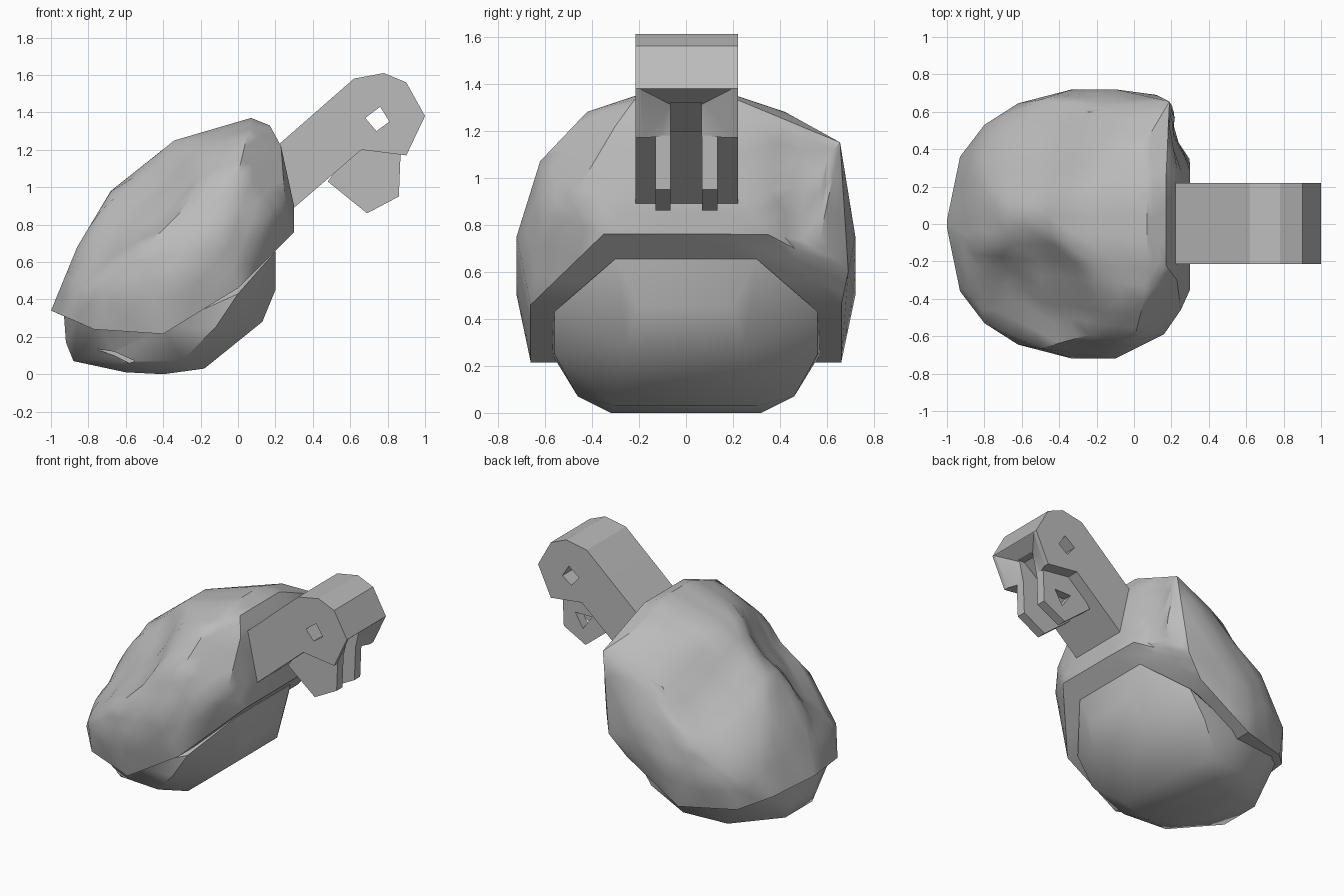
import bpy, bmesh, math
from mathutils import Vector

cube = bpy.data.objects.get("Cube")
if cube:
    bpy.data.objects.remove(cube, do_unlink=True)

grey = bpy.data.materials.new("stone_grey")
grey.use_nodes = True
tone = (0.5, 0.5, 0.5, 1)
grey.diffuse_color = tone
grey.node_tree.nodes["Principled BSDF"].inputs["Base Color"].default_value = tone


def finish(name, bm):
    bmesh.ops.recalc_face_normals(bm, faces=bm.faces[:])
    mesh = bpy.data.meshes.new(name)
    bm.to_mesh(mesh)
    bm.free()
    mesh.materials.append(grey)
    obj = bpy.data.objects.new(name, mesh)
    bpy.context.collection.objects.link(obj)
    return obj


def hull(name, half, extra=(), dents=()):
    """Faceted boulder from points mirrored in y, with optional soft dents."""
    bm = bmesh.new()
    for x, y, z in half:
        bm.verts.new((x, y, z))
        bm.verts.new((x, -y, z))
    for p in extra:
        bm.verts.new(p)
    result = bmesh.ops.convex_hull(bm, input=bm.verts[:])
    spare = set(result["geom_interior"] + result["geom_unused"])
    bmesh.ops.delete(bm, geom=[v for v in spare if isinstance(v, bmesh.types.BMVert)], context="VERTS")
    if dents:
        bmesh.ops.subdivide_edges(bm, edges=bm.edges[:], cuts=2, use_grid_fill=True)
        for centre, radius, push in dents:
            for v in bm.verts:
                d = (v.co - Vector(centre)).length / radius
                if d < 1:
                    v.co += Vector(push) * (1 - d * d)
    return finish(name, bm)


def prism(name, profile, y0, y1):
    """Side profile in x, z extruded along y."""
    bm = bmesh.new()
    face = bm.faces.new([bm.verts.new((x, y0, z)) for x, z in profile])
    ext = bmesh.ops.extrude_face_region(bm, geom=[face])
    moved = [v for v in ext["geom"] if isinstance(v, bmesh.types.BMVert)]
    bmesh.ops.translate(bm, verts=moved, vec=(0, y1 - y0, 0))
    return finish(name, bm)


def activate(obj):
    bpy.ops.object.select_all(action="DESELECT")
    obj.select_set(True)
    bpy.context.view_layer.objects.active = obj


def cut(obj, cutter):
    cutter.hide_render = True
    mod = obj.modifiers.new("cut", "BOOLEAN")
    mod.operation = "DIFFERENCE"
    mod.solver = "EXACT"
    mod.object = cutter
    activate(obj)
    bpy.ops.object.modifier_apply(modifier=mod.name)
    bpy.data.objects.remove(cutter, do_unlink=True)


def smooth(obj, degrees):
    activate(obj)
    bpy.ops.object.shade_smooth_by_angle(angle=math.radians(degrees))


# Upper shell: rim first, then crown, then flanks
rim = [(-1, .02, .34), (-.93, .36, .31), (-.77, .53, .24), (-.4, .66, .215),
       (0, .66, .46), (.3, .35, .76)]
crown = [(.3, .25, .9), (.23, .3, 1.22), (.17, .22, 1.33), (.07, .15, 1.37),
         (.05, .42, 1.28), (-.34, .12, 1.25), (-.34, .4, 1.13),
         (-.68, .12, .98), (-.68, .38, .86), (-.86, .1, .68), (-.86, .32, .6)]
flanks = [(.25, .46, .95), (0, .62, 1.07), (-.33, .72, .5), (-.1, .72, .75),
          (-.25, .6, 1.0), (-.5, .665, .68), (-.62, .645, .45), (-.8, .53, .45), (.16, .59, .85)]
corner = [(.19, .655, 1.15), (.235, .57, 1.05), (.23, .57, .75), (.12, .69, .6)]
shell = hull("upper_shell", rim + crown + flanks, corner,
             [((-.5, -.37, .98), .38, (.07, .03, -.1)),
              ((-.75, -.36, .7), .25, (.05, .03, -.04)),
              ((-.5, .4, .95), .36, (.05, -.01, -.07)),
              ((.22, .47, 1.05), .17, (-.05, 0, -.04)),
              ((.25, .47, .82), .15, (-.05, 0, -.02))])
smooth(shell, 35)

# Lower body tucked under the shell
belly = [(-.93, .1, .31), (-.92, .12, .17), (-.88, .15, .07), (-.86, .38, .28),
         (-.6, .25, .01), (-.4, .32, 0), (-.18, .3, .03), (.13, .25, .28),
         (.2, .2, .45), (.2, .3, .655), (-.62, .42, .06), (-.3, .46, .07),
         (-.12, .56, .25), (-.4, .57, .25), (-.75, .49, .25), (0, .56, .43)]
body = hull("lower_body", belly)
cut(body, prism("slit_cutter", [(-.78, .14), (-.66, .12), (-.55, .07), (-.58, .06), (-.66, .1)], -.7, -.36))
smooth(body, 32)

# Arm with a rounded head, pin hole and flared slot
arm = prism("arm", [(.1, 1.12), (.22, 1.23), (.62, 1.58), (.78, 1.61), (.9, 1.56),
                    (1, 1.38), (.9, 1.17), (.66, 1.2), (.3, .89), (.15, .85)], -.215, .22)
cut(arm, prism("hole_cutter", [(.68, 1.37), (.76, 1.43), (.81, 1.35), (.74, 1.3)], -.4, .4))
cut(arm, prism("slot_cutter", [(.48, 1.03), (.86, 1.32), (1.05, 1.32), (1.05, .9)], -.065, .065))
cut(arm, hull("flare_cutter", [(.9, .064, 1.31), (.86, .12, 1.14), (1.01, .21, 1.385),
                               (.91, .21, 1.16), (1.06, .21, 1.2)]))
smooth(arm, 25)

# Pair of hook plates under the head
hook_profile = [(.48, 1.03), (.62, 1.22), (.87, 1.2), (.86, .95), (.69, .86)]
for side, y in (("right", -.13), ("left", .068)):
    hook = prism(side + "_hook", hook_profile, y, y + .065)
    if side == "left":
        cut(hook, prism("notch_cutter", [(.64, 1.07), (.77, 1.07), (.71, .97)], .04, .2))
